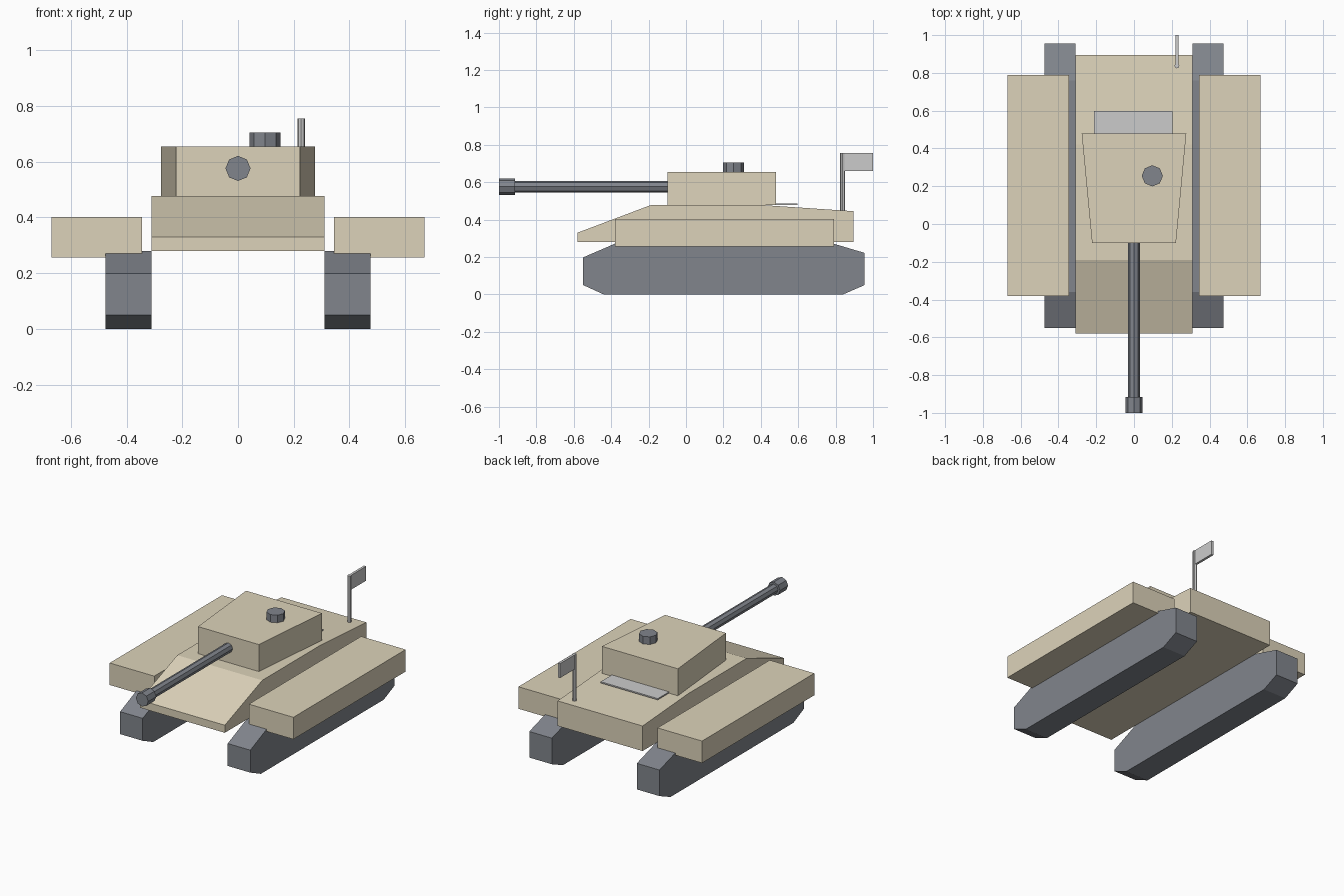
import bpy, bmesh, math
from mathutils import Matrix, Vector

if "Cube" in bpy.data.objects:
    bpy.data.objects.remove(bpy.data.objects["Cube"])


def material(name, rgb):
    m = bpy.data.materials.new(name)
    m.diffuse_color = (*rgb, 1)
    m.use_nodes = True
    m.node_tree.nodes["Principled BSDF"].inputs["Base Color"].default_value = m.diffuse_color
    return m


TAN = material("tan_paint", (0.72, 0.65, 0.49))
DARK = material("dark_metal", (0.22, 0.235, 0.265))


def finish(name, bm, mat=None):
    bmesh.ops.recalc_face_normals(bm, faces=bm.faces)
    mesh = bpy.data.meshes.new(name)
    bm.to_mesh(mesh)
    bm.free()
    obj = bpy.data.objects.new(name, mesh)
    bpy.context.collection.objects.link(obj)
    if mat:
        mesh.materials.append(mat)
    return obj


def prism(name, outline, direction, mat=None):
    """Extrude a closed 3D outline along a direction."""
    bm = bmesh.new()
    face = bm.faces.new([bm.verts.new(p) for p in outline])
    ext = bmesh.ops.extrude_face_region(bm, geom=[face], use_keep_orig=True)
    moved = [v for v in ext["geom"] if isinstance(v, bmesh.types.BMVert)]
    bmesh.ops.translate(bm, verts=moved, vec=Vector(direction))
    return finish(name, bm, mat)


def side_prism(name, profile, x0, x1, mat=None):
    """Extrude a (y, z) side profile from x0 to x1."""
    return prism(name, [(x0, y, z) for y, z in profile], (x1 - x0, 0, 0), mat)


def box(name, x, y, z, mat=None):
    profile = [(y[0], z[0]), (y[1], z[0]), (y[1], z[1]), (y[0], z[1])]
    return side_prism(name, profile, x[0], x[1], mat)


def rod(name, start, end, radius, mat=None, sides=8):
    """Faceted cylinder between two points."""
    a, b = Vector(start), Vector(end)
    turn = (b - a).to_track_quat("Z", "Y").to_matrix().to_4x4()
    bm = bmesh.new()
    bmesh.ops.create_cone(bm, cap_ends=True, segments=sides, radius1=radius,
                          radius2=radius, depth=(b - a).length,
                          matrix=Matrix.Translation((a + b) / 2) @ turn)
    return finish(name, bm, mat)


# Hull with sloped nose and rear deck
side_prism("hull", [(-0.58, 0.28), (-0.58, 0.33), (-0.19, 0.477), (0.42, 0.477),
                    (0.895, 0.445), (0.895, 0.28)], -0.31, 0.31, TAN)

# Tracks and the side boxes above them
track = [(-0.55, 0.05), (-0.44, 0), (0.84, 0), (0.955, 0.05),
         (0.955, 0.222), (0.76, 0.28), (-0.36, 0.28), (-0.55, 0.198)]
for side, s in (("left", -1), ("right", 1)):
    side_prism(side + "_track", track, s * 0.31, s * 0.475, DARK)
    box(side + "_side_box", (s * 0.345, s * 0.67), (-0.38, 0.79), (0.257, 0.402), TAN)

# Turret, wider at the rear
prism("turret", [(-0.222, -0.1, 0.477), (0.222, -0.1, 0.477),
                 (0.277, 0.48, 0.477), (-0.277, 0.48, 0.477)], (0, 0, 0.178), TAN)

# Hatch and gun
rod("hatch", (0.097, 0.255, 0.64), (0.097, 0.255, 0.705), 0.056, DARK)
rod("gun_barrel", (0, -0.08, 0.576), (0, -0.93, 0.576), 0.031, DARK)
rod("muzzle", (0, -0.915, 0.576), (0, -1.0, 0.576), 0.045, DARK)

# Rear deck plate
box("deck_plate", (-0.212, 0.205), (0.42, 0.597), (0.477, 0.486))

# Flag on its pole
rod("flag_pole", (0.227, 0.837, 0.44), (0.227, 0.837, 0.755), 0.013)
box("flag", (0.219, 0.235), (0.83, 1.0), (0.66, 0.755))
